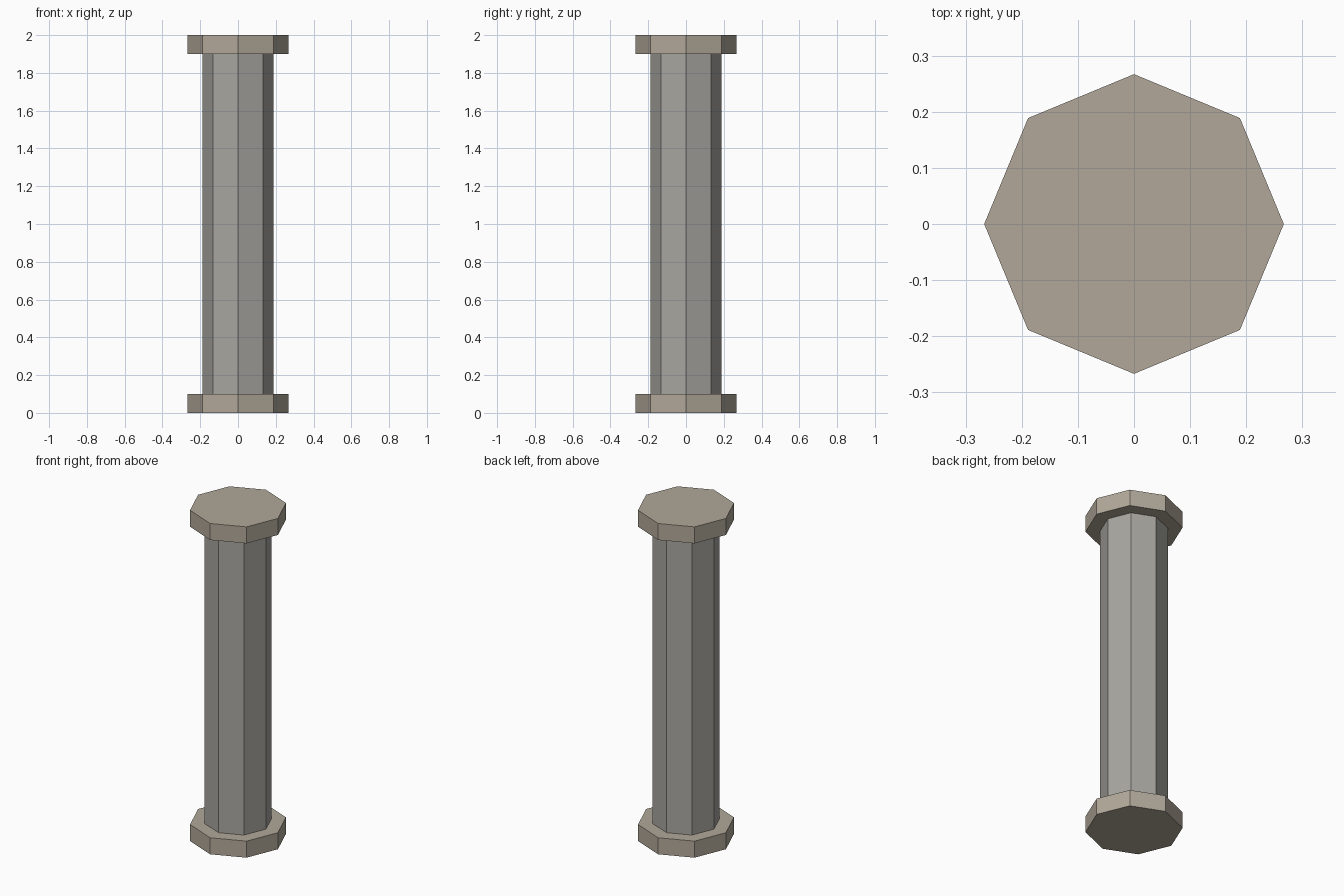
import bpy

if "Cube" in bpy.data.objects:
    bpy.data.objects.remove(bpy.data.objects["Cube"])

SIDES = 8


def material(name, color):
    mat = bpy.data.materials.new(name)
    mat.diffuse_color = (*color, 1.0)
    mat.use_nodes = True
    mat.node_tree.nodes["Principled BSDF"].inputs["Base Color"].default_value = mat.diffuse_color
    return mat


def prism(name, radius, z0, z1, mat):
    # Octagonal prism with corners on the x and y axes
    bpy.ops.mesh.primitive_cylinder_add(
        vertices=SIDES, radius=radius, depth=z1 - z0,
        location=(0, 0, (z0 + z1) / 2))
    obj = bpy.context.object
    obj.name = name
    obj.data.materials.append(mat)
    return obj


cap_stone = material("cap_stone", (0.44, 0.39, 0.32))
shaft_stone = material("shaft_stone", (0.39, 0.38, 0.35))

# Base slab, shaft and top slab
prism("column_base", 0.267, 0.0, 0.1, cap_stone)
prism("column_shaft", 0.187, 0.1, 1.9, shaft_stone)
prism("column_capital", 0.267, 1.9, 2.0, cap_stone)
